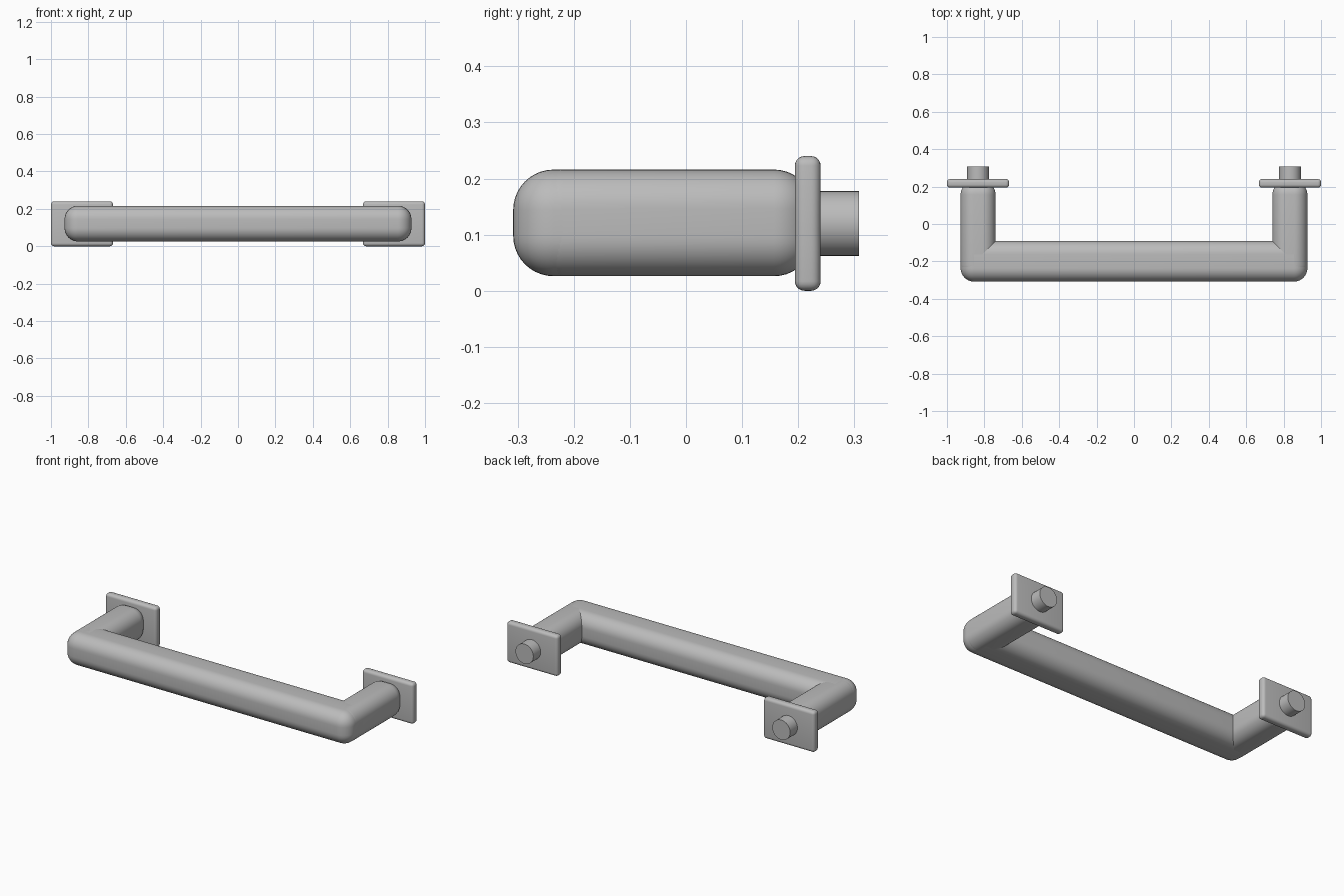
import bpy
import math

cube = bpy.data.objects.get("Cube")
if cube:
    bpy.data.objects.remove(cube, do_unlink=True)

GREY = (0.5, 0.5, 0.5, 1)
metal = bpy.data.materials.new("satin_grey")
metal.use_nodes = True
metal.diffuse_color = GREY
metal.node_tree.nodes["Principled BSDF"].inputs["Base Color"].default_value = GREY


def finish(obj, name):
    obj.name = name
    obj.data.materials.append(metal)
    bpy.ops.object.shade_smooth_by_angle(angle=math.radians(35))


def rounded_box(name, low, high, radius, segments):
    """Box between two corners with all edges rounded."""
    centre = [(a + b) / 2 for a, b in zip(low, high)]
    bpy.ops.mesh.primitive_cube_add(size=1, location=centre)
    obj = bpy.context.object
    obj.scale = [b - a for a, b in zip(low, high)]
    bpy.ops.object.transform_apply(location=False, rotation=False, scale=True)
    bevel = obj.modifiers.new("rounding", "BEVEL")
    bevel.width = radius
    bevel.segments = segments
    bpy.ops.object.modifier_apply(modifier=bevel.name)
    finish(obj, name)


# Grip bar across the front
rounded_box("grip_bar", (-0.927, -0.308, 0.026), (0.927, -0.09, 0.216), 0.072, 10)

for side, label in ((1, "left"), (-1, "right")):
    # Post running back to the wall
    x0, x1 = sorted((side * 0.74, side * 0.927))
    rounded_box(label + "_post", (x0, -0.29, 0.026), (x1, 0.227, 0.216), 0.07, 10)

    # Mounting plate
    x0, x1 = sorted((side * 0.668, side * 1.0))
    rounded_box(label + "_plate", (x0, 0.194, 0.0), (x1, 0.24, 0.24), 0.017, 5)

    # Fixing peg behind the plate
    bpy.ops.mesh.primitive_cylinder_add(
        vertices=32, radius=0.058, depth=0.088,
        location=(side * 0.834, 0.264, 0.12), rotation=(math.pi / 2, 0, 0))
    finish(bpy.context.object, label + "_peg")
